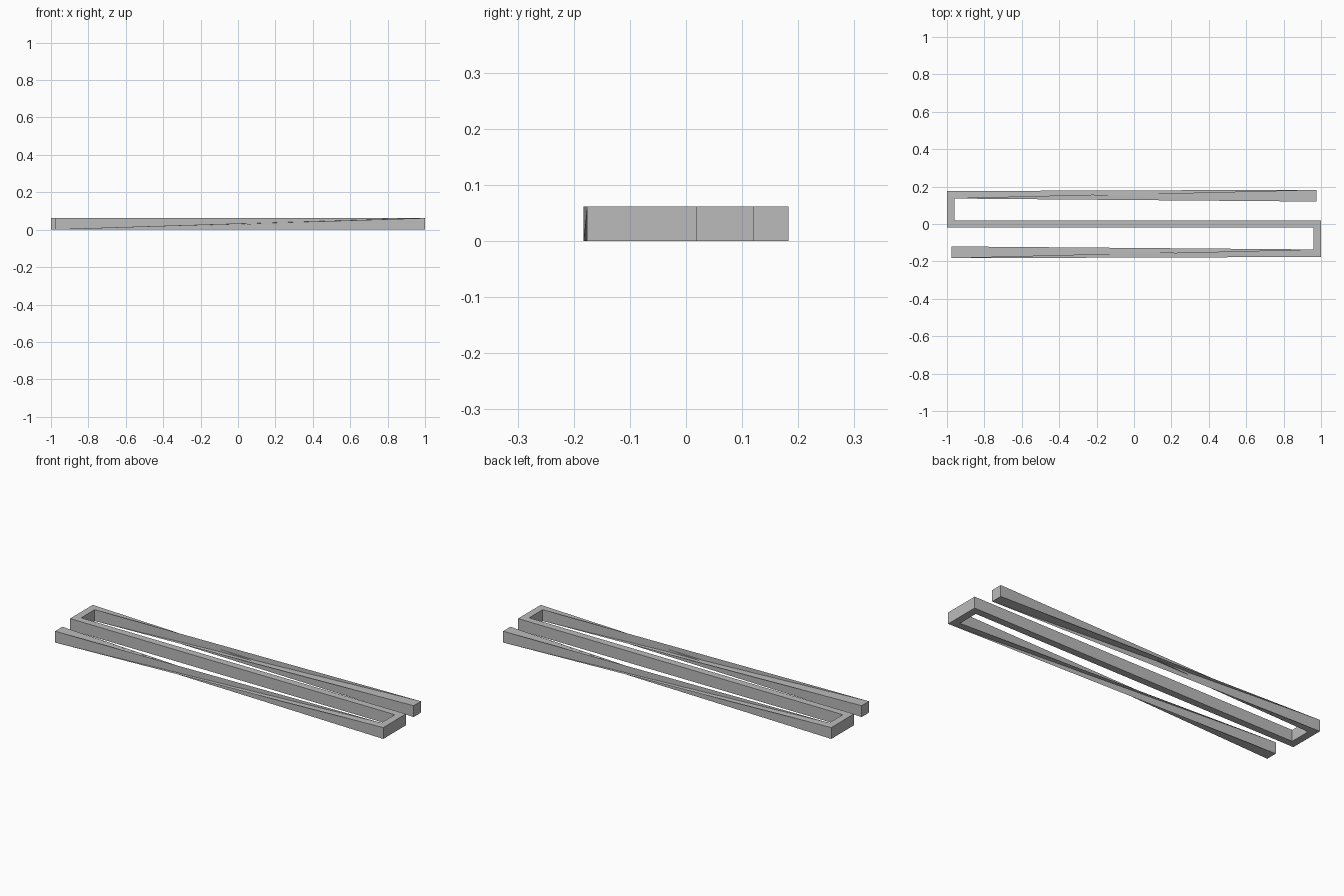
import bpy
import bmesh
from mathutils import Matrix

cube = bpy.data.objects.get("Cube")
if cube:
    bpy.data.objects.remove(cube, do_unlink=True)

H = 0.062        # height of the bar
W = 0.0195       # half thickness of the flat bar
OUT = 0.176      # outer side of the bends
INN = 0.136      # inner side of the bends
BEND = 0.96      # inner x of the bends

steel = bpy.data.materials.new("grey steel")
steel.use_nodes = True
colour = (0.5, 0.5, 0.5, 1)
steel.diffuse_color = colour
steel.node_tree.nodes["Principled BSDF"].inputs["Base Color"].default_value = colour


def finish(name, bm):
    mesh = bpy.data.meshes.new(name)
    bm.to_mesh(mesh)
    bm.free()
    mesh.materials.append(steel)
    obj = bpy.data.objects.new(name, mesh)
    bpy.context.collection.objects.link(obj)
    return obj


def centre_bar():
    # S-shaped outline with mitred ends: one half, then its half-turn copy
    half = [(1, -OUT), (1, W), (-BEND, W), (-BEND, INN)]
    outline = half + [(-x, -y) for x, y in half]
    bm = bmesh.new()
    base = bm.faces.new([bm.verts.new((x, y, 0)) for x, y in outline])
    top = bmesh.ops.extrude_face_region(bm, geom=[base])["geom"]
    bmesh.ops.translate(bm, vec=(0, 0, H),
                        verts=[v for v in top if isinstance(v, bmesh.types.BMVert)])
    bmesh.ops.recalc_face_normals(bm, faces=bm.faces)
    finish("centre_bar", bm)


def ring(bm, front, back):
    corners = [(*front, 0), (*front, H), (*back, H), (*back, 0)]
    return [bm.verts.new(c) for c in corners]


def twisted_arm(name, turn):
    # Square free end joined to the bend with a quarter twist
    bm = bmesh.new()
    a = ring(bm, (-0.976, -0.183), (-0.976, -0.12))
    b = ring(bm, (1, -OUT), (BEND, -INN))
    for i in range(4):
        j, k = (i + 1) % 4, (i + 2) % 4
        bm.faces.new((a[i], b[k], a[j]))
        bm.faces.new((a[i], b[j], b[k]))
    bm.faces.new(a)
    bm.faces.new(reversed(b))
    bm.transform(Matrix.Rotation(turn, 4, "Z"))
    finish(name, bm)


centre_bar()
twisted_arm("front_arm", 0)
twisted_arm("back_arm", 3.14159265)
